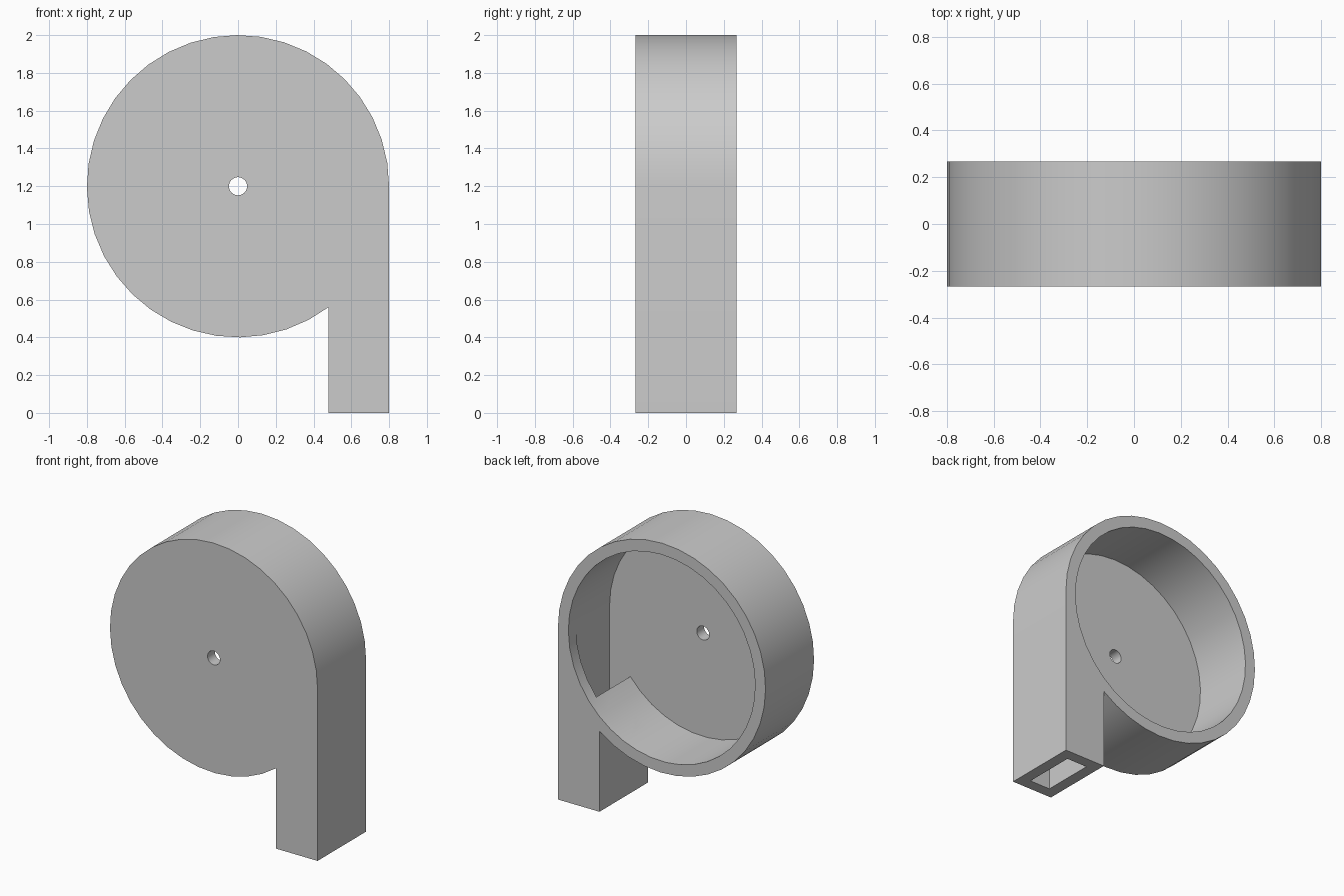
import bpy, bmesh
from math import acos, cos, sin, tau

if "Cube" in bpy.data.objects:
    bpy.data.objects.remove(bpy.data.objects["Cube"])

RADIUS, WALL, HALF, AXIS_Z = 0.8, 0.08, 0.267, 1.2
SPOUT_IN = 0.48          # inner side of the spout
INNER = RADIUS - WALL    # chamber radius
DUCT_IN = SPOUT_IN + WALL

grey = bpy.data.materials.new("plain grey")
grey.use_nodes = True
grey.diffuse_color = (0.6, 0.6, 0.6, 1)
grey.node_tree.nodes["Principled BSDF"].inputs["Base Color"].default_value = (0.6, 0.6, 0.6, 1)


def arc(r, start, end, steps):
    angles = [start + (end - start) * i / steps for i in range(steps + 1)]
    return [(r * cos(a), AXIS_Z + r * sin(a)) for a in angles]


def scroll(r, x_in, bottom, steps):
    """Round casing that runs straight down into a spout."""
    return arc(r, 0, tau - acos(x_in / r), steps) + [(x_in, bottom), (r, bottom)]


def extrude(name, outline, y0, y1):
    bm = bmesh.new()
    face = bm.faces.new([bm.verts.new((x, y0, z)) for x, z in outline])
    new = bmesh.ops.extrude_face_region(bm, geom=[face])["geom"]
    verts = [v for v in new if isinstance(v, bmesh.types.BMVert)]
    bmesh.ops.translate(bm, verts=verts, vec=(0, y1 - y0, 0))
    bmesh.ops.recalc_face_normals(bm, faces=bm.faces)
    mesh = bpy.data.meshes.new(name)
    bm.to_mesh(mesh)
    bm.free()
    obj = bpy.data.objects.new(name, mesh)
    mesh.materials.append(grey)
    bpy.context.collection.objects.link(obj)
    return obj


# Solid casing with spout
housing = extrude("blower_housing", scroll(RADIUS, SPOUT_IN, 0, 34), -HALF, HALF)

# Chamber and duct, round open back, shaft hole
split = tau - acos(DUCT_IN / INNER)
opening = arc(INNER, 0, split, 36) + arc(INNER, split, tau, 4)[1:-1]
cutters = [
    extrude("chamber_cutter", scroll(INNER, DUCT_IN, -0.1, 36), WALL - HALF, HALF - WALL),
    extrude("back_opening_cutter", opening, 0, HALF + 0.1),
    extrude("shaft_hole_cutter", arc(0.048, 0, tau, 32)[:-1], -HALF - 0.1, 0),
]

bpy.context.view_layer.objects.active = housing
housing.select_set(True)
for cutter in cutters:
    cutter.hide_render = True
    cut = housing.modifiers.new(cutter.name, "BOOLEAN")
    cut.operation, cut.solver, cut.object = "DIFFERENCE", "EXACT", cutter
    bpy.ops.object.modifier_apply(modifier=cut.name)
    bpy.data.objects.remove(cutter)

# Smooth round walls with crisp edges
bpy.ops.object.shade_smooth_by_angle(angle=0.5)
